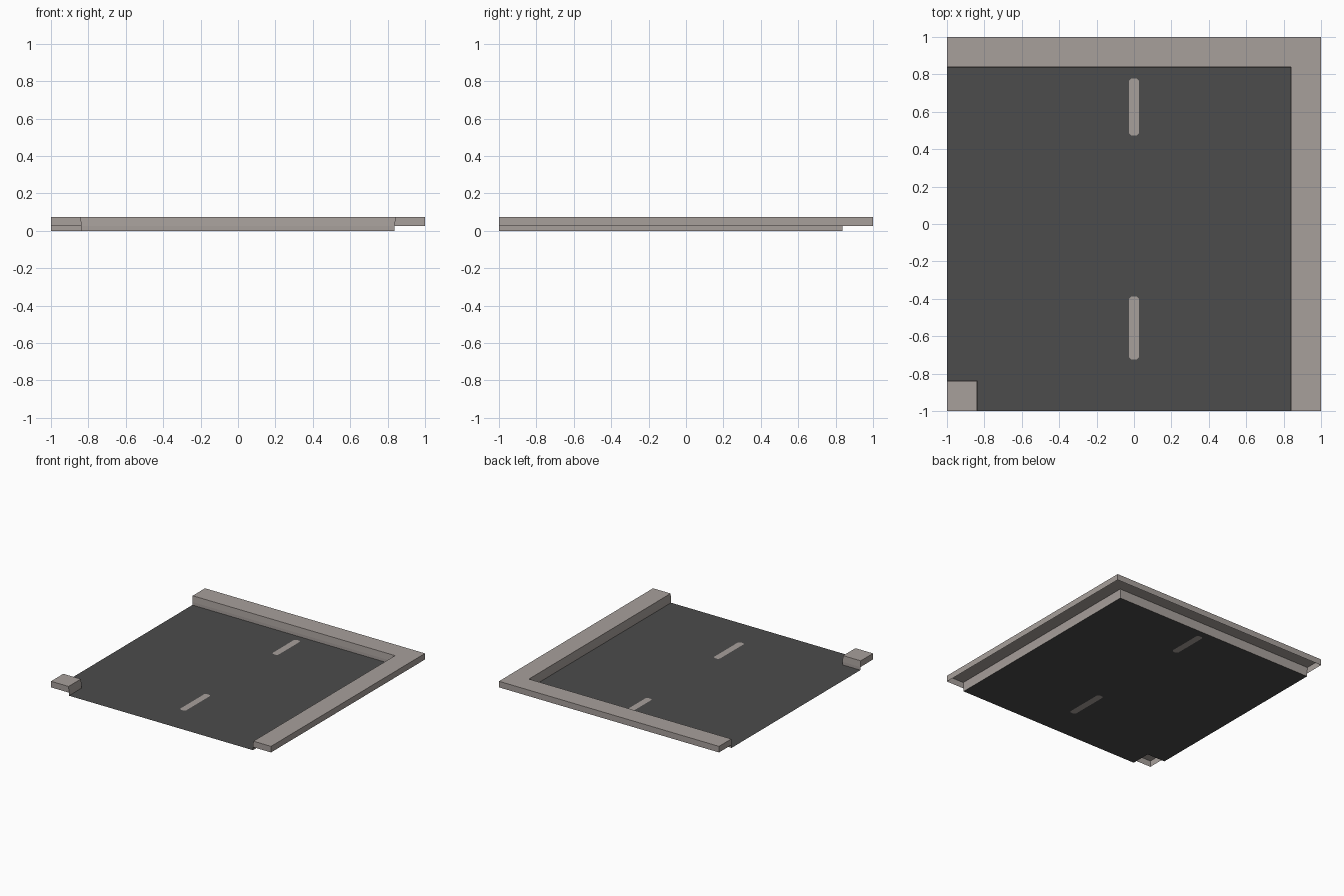
import bpy, bmesh

if "Cube" in bpy.data.objects:
    bpy.data.objects.remove(bpy.data.objects["Cube"])


def material(name, rgb):
    m = bpy.data.materials.new(name)
    m.diffuse_color = (*rgb, 1.0)
    m.use_nodes = True
    m.node_tree.nodes["Principled BSDF"].inputs["Base Color"].default_value = m.diffuse_color
    return m


concrete = material("warm_grey_concrete", (0.39, 0.35, 0.33))
asphalt = material("dark_asphalt", (0.072, 0.072, 0.072))

INNER, FOOT, TOP, LIP = 0.84, 0.836, 0.075, 0.025


def finish(bm, name, mat):
    mesh = bpy.data.meshes.new(name)
    bm.to_mesh(mesh)
    bm.free()
    mesh.materials.append(mat)
    ob = bpy.data.objects.new(name, mesh)
    bpy.context.collection.objects.link(ob)
    return ob


def curb(name, path):
    """Open-bottomed kerb shell. Path rows: (inner top, inner foot, outer) xy."""
    bm = bmesh.new()
    rows = []
    for top, foot, out in path:
        pts = [(*foot, 0), (*foot, LIP), (*top, TOP), (*out, TOP), (*out, LIP)]
        rows.append([bm.verts.new(p) for p in pts])
    for a, b in zip(rows, rows[1:]):
        for i in range(4):
            bm.faces.new((a[i], b[i], b[i + 1], a[i + 1]))
    # end caps
    bm.faces.new(rows[0][1:])
    bm.faces.new(rows[-1][:0:-1])
    return finish(bm, name, concrete)


# L-shaped kerb along the right and back edges
curb("outer_kerb", [
    ((INNER, -1), (FOOT, -1), (1, -1)),
    ((INNER, INNER), (FOOT, FOOT), (1, 1)),
    ((-1, INNER), (-1, FOOT), (-1, 1)),
])

# small kerb block at the front left corner
curb("corner_kerb", [
    ((-INNER, -1), (-FOOT, -1), (-1, -1)),
    ((-INNER, -INNER), (-FOOT, -FOOT), (-1, -1)),
    ((-1, -INNER), (-1, -FOOT), (-1, -1)),
])


# lane dashes: flat strips with clipped ends
def dash_outline(y0, y1, w=0.027, c=0.013):
    half = [(w - c, y0), (w, y0 + c), (w, y1 - c), (w - c, y1)]
    return half + [(-x, y) for x, y in reversed(half)]


dashes = [dash_outline(0.473, 0.778), dash_outline(-0.725, -0.388)]
for name, pts in zip(("back_dash", "front_dash"), dashes):
    bm = bmesh.new()
    bm.faces.new([bm.verts.new((x, y, 0)) for x, y in pts])
    finish(bm, name, concrete)

# road surface: notched square with the dashes cut out
road = [(-FOOT, -1), (FOOT, -1), (FOOT, FOOT), (-1, FOOT),
        (-1, -FOOT), (-FOOT, -FOOT)]
bm = bmesh.new()
edges = []
for loop in [road] + dashes:
    vs = [bm.verts.new((x, y, 0)) for x, y in loop]
    edges += [bm.edges.new((vs[i - 1], vs[i])) for i in range(len(vs))]
bmesh.ops.triangle_fill(bm, edges=edges, use_beauty=True, normal=(0, 0, 1))
for f in bm.faces:
    f.normal_update()
    if f.normal.z < 0:
        f.normal_flip()
finish(bm, "road_surface", asphalt)

# consistent outward normals on the kerbs
for name in ("outer_kerb", "corner_kerb"):
    me = bpy.data.objects[name].data
    bm = bmesh.new()
    bm.from_mesh(me)
    bmesh.ops.remove_doubles(bm, verts=bm.verts, dist=1e-5)
    bmesh.ops.recalc_face_normals(bm, faces=bm.faces)
    if max(bm.faces, key=lambda f: f.calc_center_median().z).normal.z < 0:
        bmesh.ops.reverse_faces(bm, faces=bm.faces)
    bm.to_mesh(me)
    bm.free()
